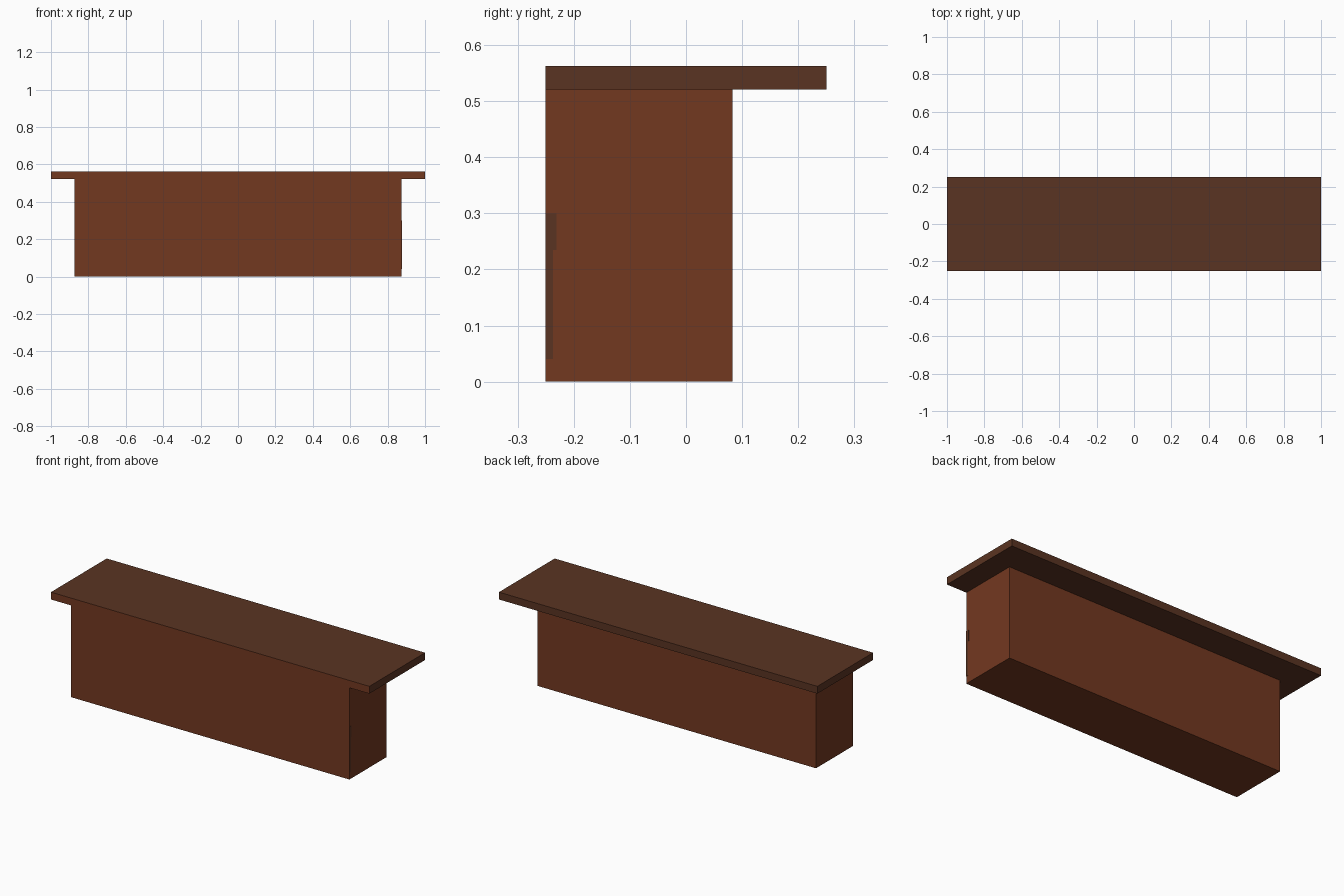
import bpy, bmesh

if "Cube" in bpy.data.objects:
    bpy.data.objects.remove(bpy.data.objects["Cube"])

def material(name, rgb):
    m = bpy.data.materials.new(name)
    m.diffuse_color = (*rgb, 1)
    m.use_nodes = True
    m.node_tree.nodes["Principled BSDF"].inputs["Base Color"].default_value = m.diffuse_color
    return m

red_wood = material("red_brown_wood", (0.171, 0.040, 0.0145))
dark_wood = material("dark_brown_wood", (0.102, 0.034, 0.016))

def box(name, lo, hi, mats, rule=None, drop_top=False):
    """Axis-aligned box; rule(normal) gives the material index of a face."""
    bm = bmesh.new()
    bmesh.ops.create_cube(bm, size=1)
    for v in bm.verts:
        v.co = [lo[i] + (v.co[i] + 0.5) * (hi[i] - lo[i]) for i in range(3)]
    bm.normal_update()
    for f in bm.faces:
        f.material_index = rule(f.normal) if rule else 0
    if drop_top:
        bmesh.ops.delete(bm, geom=[f for f in bm.faces if f.normal.z > 0.9],
                         context='FACES_ONLY')
    me = bpy.data.meshes.new(name)
    bm.to_mesh(me)
    bm.free()
    for m in mats:
        me.materials.append(m)
    ob = bpy.data.objects.new(name, me)
    bpy.context.collection.objects.link(ob)
    return ob

# Counter body, flush with the slab at the front
box("counter_body", (-0.875, -0.25, 0), (0.875, 0.083, 0.521), [red_wood], drop_top=True)

# Counter top: dark wood, with its front edge matching the body
box("counter_top", (-1, -0.25, 0.521), (1, 0.25, 0.5625), [dark_wood, red_wood],
    rule=lambda n: 1 if n.y < -0.9 else 0)

# Dark grain marks along the front corner of the right end
for i, (y, z0, z1) in enumerate([(-0.237, 0.04, 0.235), (-0.231, 0.235, 0.30)]):
    box(f"grain_mark_{i + 1}", (0.874, -0.2495, z0), (0.876, y, z1), [dark_wood])
